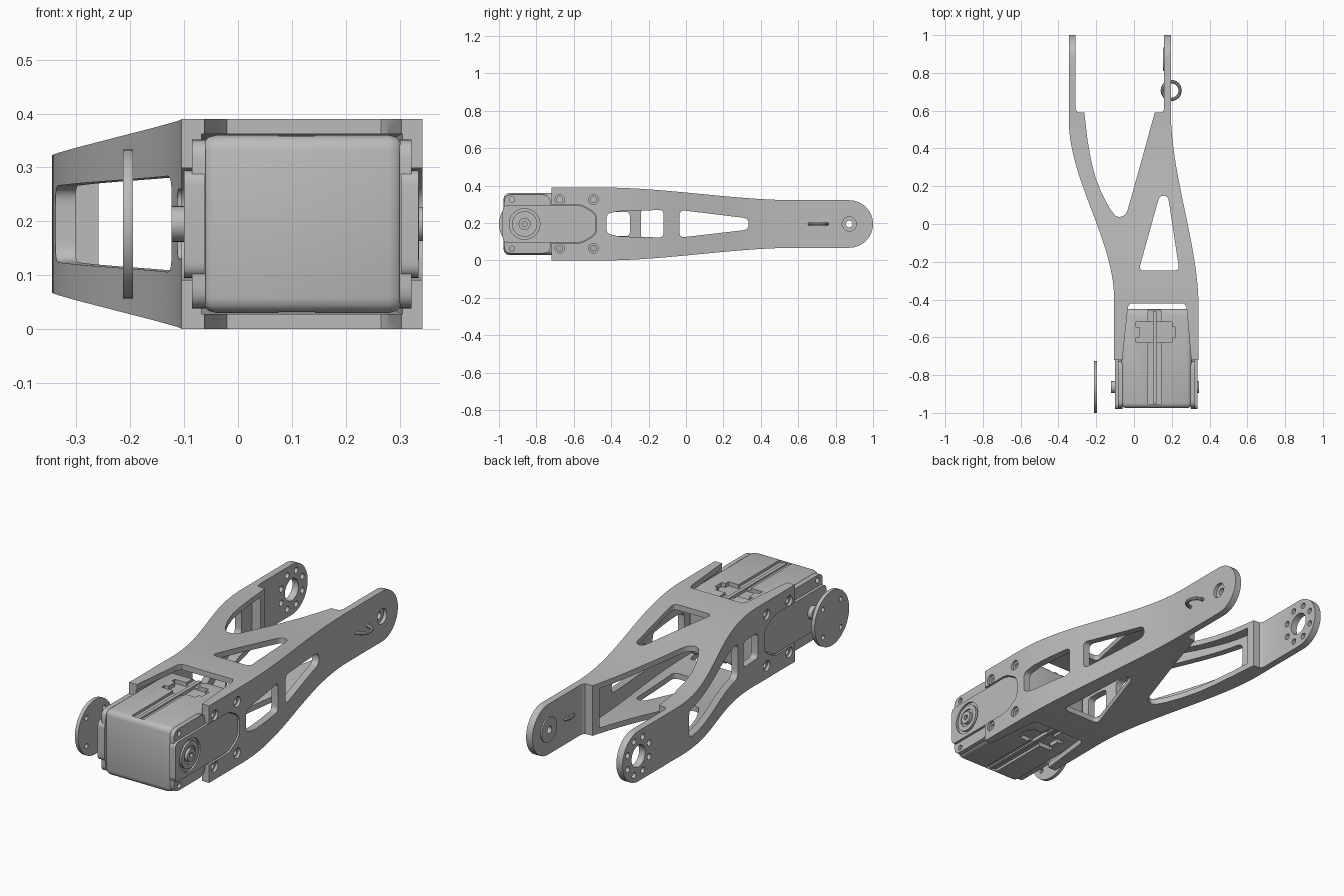
import bpy, bmesh, math
from mathutils import Vector

if "Cube" in bpy.data.objects:
    bpy.data.objects.remove(bpy.data.objects["Cube"])

ZC = 0.195  # mid height of the whole part
grey = bpy.data.materials.new("mid_grey")
grey.diffuse_color = (0.5, 0.5, 0.5, 1)
grey.use_nodes = True
grey.node_tree.nodes["Principled BSDF"].inputs["Base Color"].default_value = grey.diffuse_color


def finish(ob):
    ob.data.materials.clear()
    ob.data.materials.append(grey)
    for p in ob.data.polygons:
        p.use_smooth = True
        p.material_index = 0
    ob.data.set_sharp_from_angle(angle=math.radians(30))


def prism(name, pts, axis, lo, hi, bevel=0):
    """Extrude a 2D profile: axis z uses (x, y), axis x uses (y, z)."""
    bm = bmesh.new()
    place = (lambda u, v, w: (u, v, w)) if axis == "z" else (lambda u, v, w: (w, u, v))
    face = bm.faces.new([bm.verts.new(place(u, v, lo)) for u, v in pts])
    ext = bmesh.ops.extrude_face_region(bm, geom=[face])
    move = Vector(place(0, 0, hi - lo))
    bmesh.ops.translate(bm, vec=move, verts=[g for g in ext["geom"] if isinstance(g, bmesh.types.BMVert)])
    bmesh.ops.recalc_face_normals(bm, faces=bm.faces)
    if bevel:
        bmesh.ops.bevel(bm, geom=[e for e in bm.edges if e.calc_face_angle(0) > 0.8],
                        offset=bevel, segments=3, profile=0.5, affect="EDGES")
    me = bpy.data.meshes.new(name)
    bm.to_mesh(me)
    bm.free()
    ob = bpy.data.objects.new(name, me)
    bpy.context.collection.objects.link(ob)
    finish(ob)
    return ob


def rounded(pts, r, n=6):
    """Round the corners of a polygon."""
    out = []
    for i, p in enumerate(pts):
        p, a, b = Vector(p), Vector(pts[i - 1]), Vector(pts[(i + 1) % len(pts)])
        s = p + (a - p).normalized() * min(r, (a - p).length * 0.48)
        e = p + (b - p).normalized() * min(r, (b - p).length * 0.48)
        for k in range(n + 1):
            t = k / n
            out.append(tuple(s * (1 - t) ** 2 + p * 2 * t * (1 - t) + e * t * t))
    return out


def circle(u, v, r, n=32):
    return [(u + r * math.cos(math.tau * k / n), v + r * math.sin(math.tau * k / n)) for k in range(n)]


def box(a, b, c, d):
    return [(a, c), (b, c), (b, d), (a, d)]


def boolean(ob, cutter, op="DIFFERENCE"):
    m = ob.modifiers.new("cut", "BOOLEAN")
    m.operation, m.solver, m.object = op, "EXACT", cutter
    bpy.context.view_layer.objects.active = ob
    bpy.ops.object.modifier_apply(modifier=m.name)
    bpy.data.objects.remove(cutter)


def cut(ob, pts, axis, lo, hi):
    boolean(ob, prism("cutter", pts, axis, lo, hi))


def ease(y, y0, y1, a, b):
    t = min(1, max(0, (y - y0) / (y1 - y0)))
    return a + (b - a) * t * t * (3 - 2 * t)


def left(y): return ease(y, -0.4, 0.55, -0.105, -0.345)
def right(y): return ease(y, -0.45, 0.6, 0.342, 0.195)
def half(y): return ease(y, -0.45, 0.6, 0.195, 0.127)


def steps(a, b, n=28):
    return [a + (b - a) * k / n for k in range(n + 1)]


# Bracket: plan outline crossed with the side outline
ys = [-0.72] + steps(-0.45, 0.6)
plan = [(right(y), y) for y in ys] + [(0.195, 1.01), (0.16, 1.01), (0.16, 0.61), (0.15, 0.592), (0.11, 0.59)]
plan += [(0.027, 0.29), (-0.035, 0.07), (-0.046, 0.05), (-0.062, 0.04), (-0.08, 0.037), (-0.1, 0.045),
         (-0.13, 0.085), (-0.172, 0.165), (-0.205, 0.25), (-0.228, 0.34), (-0.247, 0.45), (-0.263, 0.59)]
plan += [(-0.3, 0.592), (-0.31, 0.61), (-0.31, 1.01), (-0.345, 1.01)] + [(left(y), y) for y in reversed(ys)]
plan += [(-0.062, -0.72), (-0.032, -0.44), (-0.02, -0.42), (0.265, -0.42), (0.278, -0.44), (0.303, -0.72)]
bracket = prism("bracket", plan, "z", -0.05, 0.45)

tip = [(0.873 + 0.127 * math.sin(a), ZC - 0.127 * math.cos(a)) for a in steps(0, math.pi, 24)]
side = [(y, ZC - half(y)) for y in ys] + tip + [(y, ZC + half(y)) for y in reversed(ys)]
boolean(bracket, prism("side_shape", side, "x", -0.6, 0.6), "INTERSECT")

# Hollow inside, leaving thin walls and flanges
yc = [-0.8] + steps(-0.45, 0.55)
cavity = prism("cavity", [(right(y) - 0.037, y) for y in yc] +
               [(left(y) + 0.037, y) for y in reversed(yc)], "z", -0.05, 0.45)
inner = [(y, ZC - half(y) + 0.028) for y in [-0.9] + steps(-0.45, 0.58)]
inner += [(y, 2 * ZC - z) for y, z in reversed(inner)]
boolean(cavity, prism("cavity_side", inner, "x", -0.6, 0.6), "INTERSECT")
boolean(bracket, cavity)

# Windows in the flanges and side walls
cut(bracket, rounded([(0.025, -0.247), (0.24, -0.247), (0.18, 0.15), (0.135, 0.15)], 0.03), "z", -0.1, 0.5)
cut(bracket, rounded([(-0.425, 0.145), (-0.36, 0.128), (-0.12, 0.123), (-0.12, 0.27), (-0.36, 0.264),
                      (-0.425, 0.25)], 0.025), "x", 0.12, 0.5)
cut(bracket, rounded([(-0.035, 0.122), (0.335, 0.165), (0.335, 0.225), (-0.035, 0.27)], 0.03), "x", 0.1, 0.5)
cut(bracket, rounded(box(-0.425, -0.3, 0.13, 0.26), 0.025), "x", -0.5, 0.03)
cut(bracket, rounded([(-0.24, 0.105), (0.46, 0.125), (0.46, 0.265), (-0.24, 0.285)], 0.035), "x", -0.5, 0.02)

# Slots for the motor plates, and countersunk screw holes
def plate_outline(g=0):
    return rounded([(-0.98 - g, 0.095 - g), (-0.56, 0.095 - g), (-0.482 + g, 0.14), (-0.482 + g, 0.25),
                    (-0.56, 0.295 + g), (-0.98 - g, 0.295 + g)], 0.03)


for lo, hi in ((-0.2, -0.05), (0.29, 0.4)):
    cut(bracket, plate_outline(0.004), "x", lo, hi)
for y in (-0.675, -0.495):
    for z in (0.065, 0.325):
        cut(bracket, circle(y, z, 0.015, 20), "x", -0.2, 0.5)
        cut(bracket, circle(y, z, 0.026, 20), "x", 0.328, 0.5)
        cut(bracket, circle(y, z, 0.026, 20), "x", -0.3, -0.091)

# Fork ends: bolt circle on the left, pivot on the right
cut(bracket, circle(0.873, ZC, 0.055), "x", -0.5, -0.2)
for k in range(8):
    a = math.tau * (k + 0.5) / 8
    cut(bracket, circle(0.873 + 0.092 * math.cos(a), ZC + 0.092 * math.sin(a), 0.015, 14), "x", -0.5, -0.2)
cut(bracket, circle(0.873, ZC, 0.038), "x", 0.178, 0.4)
cut(bracket, circle(0.873, ZC, 0.018, 20), "x", 0.1, 0.4)
finish(bracket)
boss = prism("pivot_boss", circle(0.873, ZC, 0.062), "x", 0.153, 0.165)
cut(boss, circle(0.873, ZC, 0.018, 20), "x", 0.1, 0.3)
finish(boss)

# Cable loop on the right arm
bpy.ops.mesh.primitive_torus_add(major_radius=0.047, minor_radius=0.009, major_segments=32,
                                 minor_segments=10, location=(0.197, 0.707, ZC))
bpy.context.object.name = "cable_loop"
finish(bpy.context.object)

# Motor body with top and bottom grooves, connector recesses and screw holes
body = prism("motor_body", box(-0.068, 0.308, -0.975, -0.45), "z", 0.03, 0.36, 0.028)
for lo, hi in ((0.347, 0.4), (-0.01, 0.043)):
    cut(body, box(0.075, 0.143, -0.955, -0.4), "z", lo, hi)
    cut(body, [(0.01, -0.625), (0.2, -0.625), (0.2, -0.6), (0.22, -0.6), (0.22, -0.545), (0.2, -0.545),
               (0.2, -0.52), (0.01, -0.52), (0.01, -0.545), (0.03, -0.545), (0.03, -0.6), (0.01, -0.6)],
        "z", lo - 0.008, hi + 0.008)
finish(body)
prism("groove_rib_top", box(0.1, 0.118, -0.95, -0.46), "z", 0.33, 0.355)
prism("groove_rib_bottom", box(0.1, 0.118, -0.95, -0.46), "z", 0.035, 0.06)

# Side covers, with corner screw holes, and the raised plates over them
for tag, a, b, c, d in (("left", -0.085, -0.06, -0.1, -0.062), ("right", 0.3, 0.322, 0.302, 0.335)):
    cover = prism(tag + "_cover", rounded(box(-0.972, -0.725, 0.038, 0.352), 0.04), "x", a, b)
    for z in (0.063, 0.327):
        cut(cover, circle(-0.93, z, 0.014, 16), "x", a - 0.1, b + 0.1)
    finish(cover)
    plate = prism(tag + "_plate", plate_outline(), "x", c, d)
    if tag == "right":
        cut(plate, circle(-0.863, ZC, 0.082), "x", 0.325, 0.4)
    finish(plate)

# Idler hub on the right
hub = prism("idler_hub", circle(-0.863, ZC, 0.068), "x", 0.31, 0.336)
cut(hub, circle(-0.863, ZC, 0.045), "x", 0.328, 0.4)
finish(hub)
cap = prism("idler_screw", circle(-0.863, ZC, 0.032, 24), "x", 0.32, 0.343)
cut(cap, circle(-0.863, ZC, 0.014, 6), "x", 0.33, 0.4)
finish(cap)

# Output shaft and horn disc on the left
prism("output_shaft", circle(-0.863, ZC, 0.033), "x", -0.123, -0.09)
disc = prism("horn_disc", circle(-0.862, ZC, 0.138, 64), "x", -0.213, -0.195)
for k in range(4):
    a = math.tau * (k + 0.5) / 4
    cut(disc, circle(-0.862 + 0.1 * math.cos(a), ZC + 0.1 * math.sin(a), 0.012, 14), "x", -0.3, -0.1)
finish(disc)
